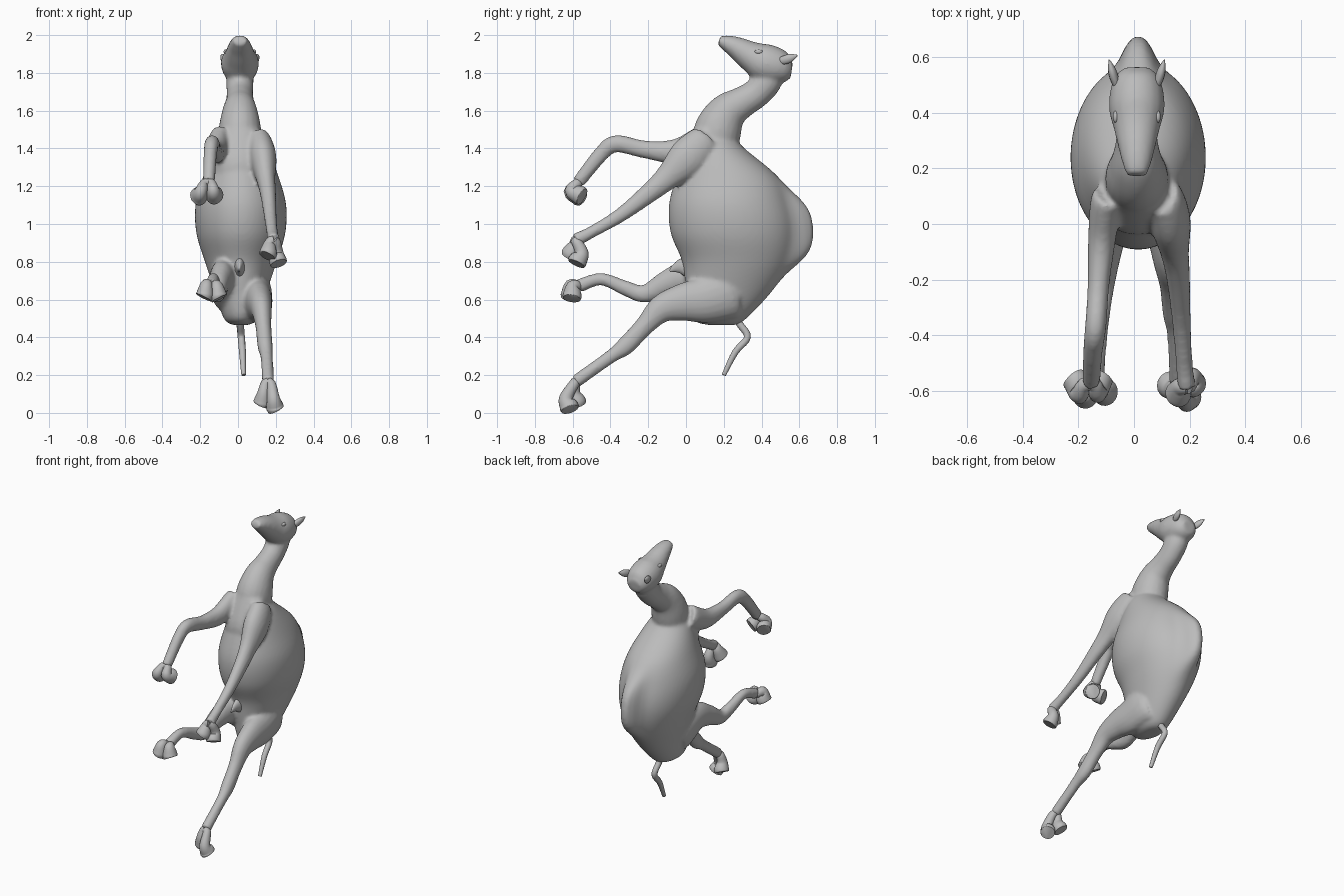
import bpy, bmesh, math
from mathutils import Matrix, Vector

cube = bpy.data.objects.get("Cube")
if cube:
    bpy.data.objects.remove(cube)

grey = bpy.data.materials.new("plain grey")
grey.use_nodes = True
grey.diffuse_color = (0.5, 0.5, 0.5, 1)
grey.node_tree.nodes["Principled BSDF"].inputs["Base Color"].default_value = grey.diffuse_color


def spline(rows, steps=5):
    """Smoothly interpolate rows of numbers (Catmull-Rom)."""
    out = []
    for i in range(len(rows) - 1):
        quad = [rows[max(i - 1, 0)], rows[i], rows[i + 1], rows[min(i + 2, len(rows) - 1)]]
        for k in range(steps):
            t = k / steps
            out.append([0.5 * (2 * b + (c - a) * t + (2 * a - 5 * b + 4 * c - d) * t * t
                               + (3 * b - a - 3 * c + d) * t ** 3) for a, b, c, d in zip(*quad)])
    return out + [list(rows[-1])]


def skin(bm, rings):
    """Bridge rings of points and cap both ends."""
    loops = [[bm.verts.new(p) for p in ring] for ring in rings]
    n = len(loops[0])
    faces = [bm.faces.new((a[i], a[(i + 1) % n], b[(i + 1) % n], b[i]))
             for a, b in zip(loops, loops[1:]) for i in range(n)]
    faces += [bm.faces.new(loops[0]), bm.faces.new(loops[-1])]
    bmesh.ops.recalc_face_normals(bm, faces=faces)


def limb(bm, x0, x1, rows, base=0.0, scale=1.0, bend=1.0, sides=20):
    """Tube from x0 to x1 through rows of (y, z, radius); its width is base + scale * radius."""
    pts = spline(rows)
    last = len(pts) - 1
    path = [Vector((x0 + (x1 - x0) * (i / last) ** bend, p[0], p[1])) for i, p in enumerate(pts)]
    rings = []
    for i, centre in enumerate(path):
        tangent = (path[min(i + 1, last)] - path[max(i - 1, 0)]).normalized()
        u = Vector((1, 0, 0))
        u = (u - tangent * u.dot(tangent)).normalized()
        v = tangent.cross(u)
        r = pts[i][2]
        rings.append([centre + u * (base + scale * r) * math.cos(a) + v * r * math.sin(a)
                      for a in (math.tau * k / sides for k in range(sides))])
    skin(bm, rings)


def finish(name, bm):
    mesh = bpy.data.meshes.new(name)
    bm.to_mesh(mesh)
    bm.free()
    mesh.materials.append(grey)
    obj = bpy.data.objects.new(name, mesh)
    bpy.context.collection.objects.link(obj)
    bpy.ops.object.select_all(action='DESELECT')
    obj.select_set(True)
    bpy.context.view_layer.objects.active = obj
    bpy.ops.object.shade_smooth_by_angle(angle=math.radians(50))
    return obj


def leg(bm, name, x0, x1, rows, tilt, soles):
    """Leg fused into the body, plus a two-toed foot whose soles face down, tilted back in degrees."""
    limb(bm, x0, x1, rows, base=.012, scale=.58, bend=.6)
    foot = bmesh.new()
    y, z, _ = rows[-1]
    dy, dz = math.sin(math.radians(tilt)), -math.cos(math.radians(tilt))
    for sx, sy, sz in soles:
        toe = [(y, z, .026)] + [(sy - dy * d, sz - dz * d, r)
                                for d, r in ((.065, .036), (.018, .05), (0, .047))]
        limb(foot, x1, sx, toe, scale=.93, bend=.35)
    finish(name + "_foot", foot)


body = bmesh.new()

# Torso: height, belly y, back y, half width; the hump swells the middle of the back
torso = [(.465, .12, .26, .04), (.5, .03, .32, .09), (.65, 0, .46, .14), (.8, -.02, .55, .19),
         (.95, -.08, .58, .235), (1.1, -.09, .555, .24), (1.25, -.05, .485, .2),
         (1.4, .01, .31, .14), (1.48, .06, .24, .08)]
rings = []
for z, front, back, half in spline(torso):
    hump = .095 * math.exp(-((z - .97) / .2) ** 4)
    ring = []
    for k in range(64):
        a = math.tau * k / 64
        x, s = half * math.cos(a), math.sin(a)
        y = (front + back) / 2 + (back - front) / 2 * s
        if s > 0:
            y += hump * s * math.exp(-abs(x / .063) ** 3)
        ring.append((x + .015, y, z))
    rings.append(ring)
skin(body, rings)

# Chest between the shoulders, neck, then head from skull to muzzle
limb(body, .015, .015, [(.11, 1.5, .07), (.1, 1.4, .105), (.08, 1.28, .12), (.09, 1.18, .08)], base=.03)
limb(body, .01, .01, [(.14, 1.36, .125), (.17, 1.5, .125), (.22, 1.59, .105), (.29, 1.64, .085),
                      (.37, 1.69, .078), (.43, 1.76, .08), (.45, 1.83, .07)], scale=.9)
limb(body, .01, .01, [(.56, 1.815, .04), (.53, 1.82, .075), (.48, 1.835, .097), (.41, 1.855, .102),
                      (.34, 1.89, .08), (.27, 1.932, .06), (.215, 1.958, .043), (.175, 1.972, .025)],
     base=.015, scale=.83)

# Legs from shoulder or hip to ankle, each with its sole tilt and two sole centres
leg(body, "left_front", .10, .19,
    [(.1, 1.44, .09), (.01, 1.35, .105), (-.1, 1.245, .068), (-.2, 1.16, .052),
     (-.35, 1.045, .038), (-.5, .957, .032), (-.585, .915, .037)],
    -25, [(.155, -.615, .83), (.215, -.58, .79)])
leg(body, "right_front", -.09, -.155,
    [(.1, 1.45, .08), (-.05, 1.385, .066), (-.22, 1.395, .047), (-.37, 1.425, .046),
     (-.45, 1.37, .041), (-.57, 1.22, .035)],
    60, [(-.215, -.555, 1.14), (-.12, -.55, 1.145)])
leg(body, "left_hind", .07, .16,
    [(.22, .64, .15), (.1, .6, .125), (-.02, .585, .1), (-.13, .55, .075), (-.22, .46, .052),
     (-.32, .355, .049), (-.4, .297, .036), (-.585, .165, .035)],
    18, [(.125, -.575, .045), (.2, -.615, .018)])
leg(body, "right_hind", -.05, -.14,
    [(.18, .66, .14), (.02, .715, .1), (-.1, .685, .07), (-.22, .63, .048),
     (-.32, .66, .04), (-.45, .708, .033), (-.57, .67, .037)],
    -8, [(-.18, -.615, .61), (-.1, -.605, .605)])

# Fuse the overlapping volumes into one soft skin
obj = finish("body", body)
remesh = obj.modifiers.new("fuse", 'REMESH')
remesh.mode = 'VOXEL'
remesh.voxel_size = .011
remesh.use_smooth_shade = True
soften = obj.modifiers.new("soften", 'SMOOTH')
soften.factor = .5
soften.iterations = 6

# Tail
tail = bmesh.new()
limb(tail, .005, .03, [(.25, .53, .025), (.285, .47, .02), (.325, .4, .019),
                       (.26, .32, .018), (.2, .2, .012)], sides=10)
finish("tail", tail)

# Sheath under the belly
sheath = bmesh.new()
limb(sheath, .01, .005, [(.04, .77, .07), (-.02, .775, .045), (-.06, .765, .022), (-.085, .75, .006)],
     scale=.55, sides=12)
finish("sheath", sheath)

# Ears and eyes
for side, s in (("left", 1), ("right", -1)):
    ear = bmesh.new()
    limb(ear, .01 + s * .07, .01 + s * .1, [(.49, 1.865, .014), (.52, 1.868, .024),
                                            (.555, 1.88, .022), (.59, 1.893, .003)], scale=.65, sides=10)
    finish(side + "_ear", ear)
    eye = bmesh.new()
    place = Matrix.LocRotScale(Vector((.01 + s * .076, .385, 1.912)), None, Vector((.01, .022, .012)))
    bmesh.ops.create_uvsphere(eye, u_segments=12, v_segments=8, radius=1, matrix=place)
    finish(side + "_eye", eye)
